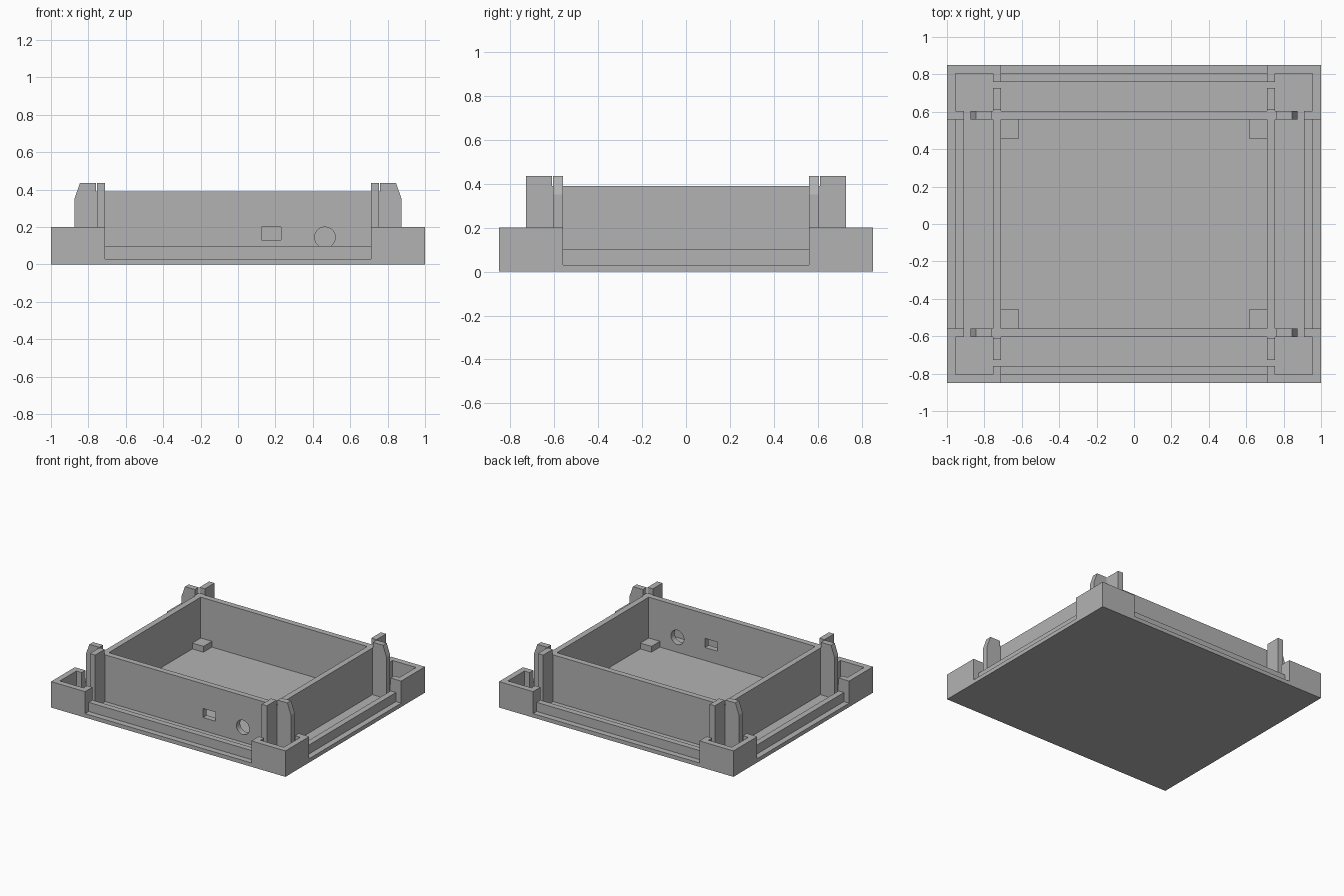
import bpy
import bmesh
import math
from mathutils import Vector

cube = bpy.data.objects.get("Cube")
if cube:
    bpy.data.objects.remove(cube, do_unlink=True)

grey = bpy.data.materials.new("plain grey")
grey.use_nodes = True
color = (0.45, 0.45, 0.45, 1)
grey.diffuse_color = color
grey.node_tree.nodes["Principled BSDF"].inputs["Base Color"].default_value = color

# Main sizes
W, D = 1.0, 0.85          # plate half width and half depth
BW, BD = 0.755, 0.605     # box outer half width and half depth
T = 0.045                 # wall thickness
FLOOR, LIP, RIM, BOX, FIN = 0.03, 0.1, 0.2, 0.39, 0.435
GAP = 0.005
SIDES = {"left": 1, "right": -1}
ENDS = {"front": -1, "back": 1}


def prism(name, outline, axis, lo, hi):
    """Extrude a 2D outline along an axis from lo to hi."""
    def place(p, h):
        return {"x": (h, p[0], p[1]), "y": (p[0], h, p[1]), "z": (p[0], p[1], h)}[axis]
    bm = bmesh.new()
    face = bm.faces.new([bm.verts.new(place(p, lo)) for p in outline])
    grown = bmesh.ops.extrude_face_region(bm, geom=[face])
    step = Vector(place((0, 0), hi - lo))
    bmesh.ops.translate(bm, vec=step, verts=[v for v in grown["geom"] if isinstance(v, bmesh.types.BMVert)])
    bmesh.ops.recalc_face_normals(bm, faces=bm.faces)
    mesh = bpy.data.meshes.new(name)
    bm.to_mesh(mesh)
    bm.free()
    mesh.materials.append(grey)
    obj = bpy.data.objects.new(name, mesh)
    bpy.context.collection.objects.link(obj)
    return obj


def box(name, x, y, z):
    (x0, x1), (y0, y1) = sorted(x), sorted(y)
    return prism(name, [(x0, y0), (x1, y0), (x1, y1), (x0, y1)], "z", *z)


def cut(target, cutter):
    mod = target.modifiers.new("cut", "BOOLEAN")
    mod.operation = "DIFFERENCE"
    mod.solver = "EXACT"
    mod.object = cutter
    bpy.context.view_layer.objects.active = target
    bpy.ops.object.modifier_apply(modifier=mod.name)
    bpy.data.objects.remove(cutter, do_unlink=True)


# Base plate
box("base_plate", (-W, W), (-D, D), (0, FLOOR))

# Open box with a rectangular port and a round port in the front wall
shell = box("box_walls", (-BW, BW), (-BD, BD), (FLOOR, BOX))
cut(shell, box("cavity_cutter", (T - BW, BW - T), (T - BD, BD - T), (0, 1)))
cut(shell, box("port_cutter", (0.125, 0.23), (-0.7, -0.5), (0.13, RIM)))
circle = [(0.465 + 0.055 * math.cos(a), 0.145 + 0.055 * math.sin(a))
          for a in (math.tau * i / 40 for i in range(40))]
cut(shell, prism("round_cutter", circle, "y", -0.7, -0.5))

# Low lips set in from the plate edges
for end, sy in ENDS.items():
    box(f"{end}_lip", (T - BW, BW - T), (sy * (D - 2 * T), sy * (D - T)), (FLOOR, LIP))
for side, sx in SIDES.items():
    box(f"{side}_lip", (sx * (W - 2 * T), sx * (W - T)), (T - BD, BD - T), (FLOOR, LIP))

# Corner parts, mirrored to all four corners
corner = [(W, D), (BW - T, D), (BW - T, D - 2 * T), (BW, D - 2 * T), (BW, D - T),
          (W - T, D - T), (W - T, BD), (W - 2 * T, BD), (W - 2 * T, BD - T), (W, BD - T)]
side_fin = [(BW, FLOOR), (0.875, FLOOR), (0.875, 0.35), (0.845, FIN),
            (BW + GAP, FIN), (BW + GAP, BOX), (BW, BOX)]
end_fin = [(BD, FLOOR), (0.727, FLOOR), (0.727, FIN),
           (BD + GAP, FIN), (BD + GAP, BOX), (BD, BOX)]
for end, sy in ENDS.items():
    for side, sx in SIDES.items():
        tag = f"{end}_{side}"
        prism(f"{tag}_corner_wall", [(sx * x, sy * y) for x, y in corner], "z", FLOOR, RIM)
        prism(f"{tag}_side_fin", [(sx * x, z) for x, z in side_fin], "y",
              *sorted((sy * (BD - T), sy * BD)))
        prism(f"{tag}_end_fin", [(sy * y, z) for y, z in end_fin], "x",
              *sorted((sx * (BW - T), sx * BW)))
        # Support block inside the box corner
        box(f"{tag}_support_block", (sx * 0.615, sx * (BW - T)),
            (sy * 0.457, sy * (BD - T)), (FLOOR, 0.075))
